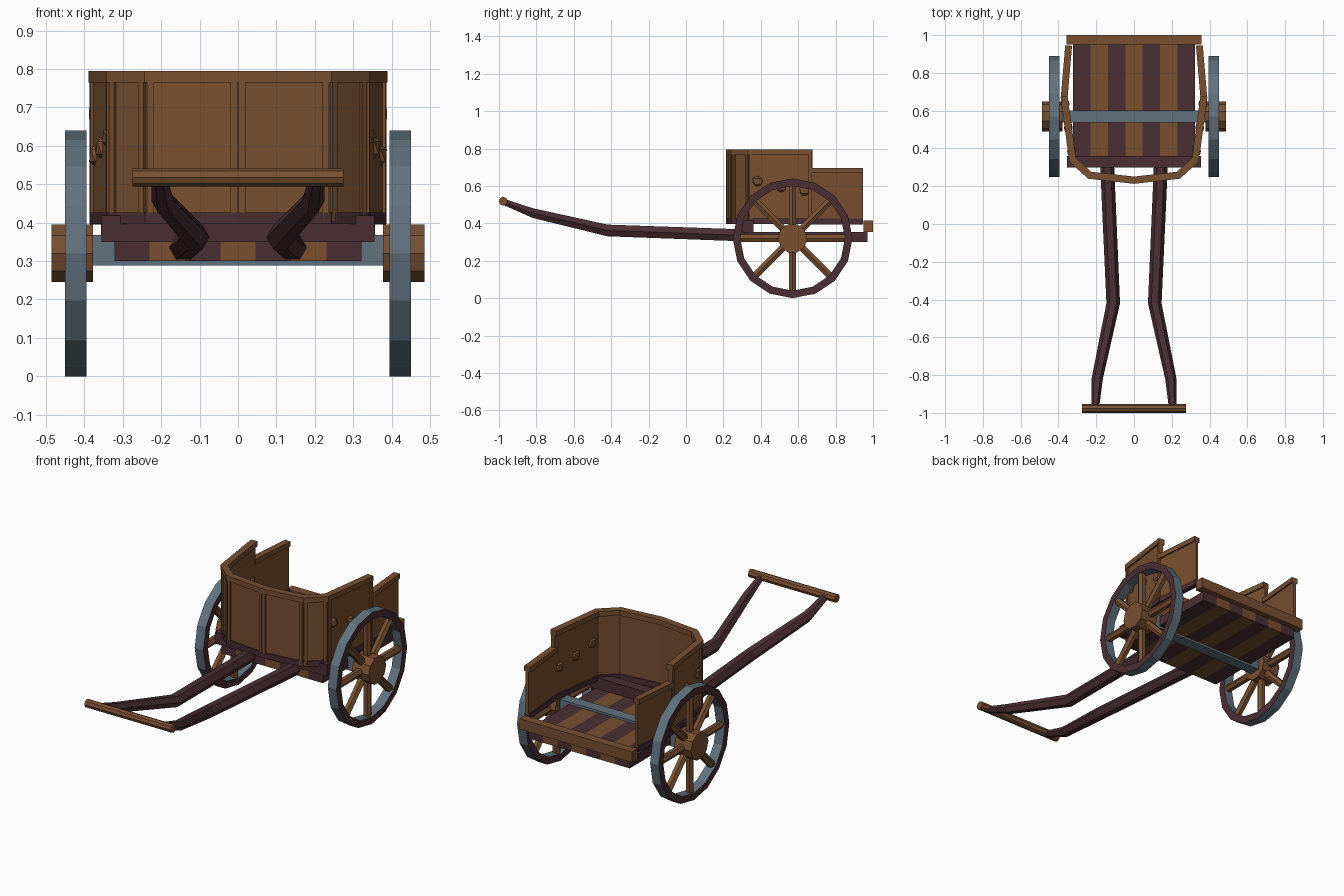
import bpy, bmesh, math
from mathutils import Vector, Matrix

if "Cube" in bpy.data.objects:
    bpy.data.objects.remove(bpy.data.objects["Cube"], do_unlink=True)


def material(name, rgb):
    m = bpy.data.materials.new(name)
    m.use_nodes = True
    m.diffuse_color = (*rgb, 1)
    m.node_tree.nodes["Principled BSDF"].inputs["Base Color"].default_value = (*rgb, 1)
    return m


BROWN = material("warm brown wood", (0.19, 0.08, 0.03))
DARK = material("dark red wood", (0.07, 0.028, 0.033))
IRON = material("blue grey iron", (0.12, 0.17, 0.21))


def finish(name, bm, *mats):
    bmesh.ops.recalc_face_normals(bm, faces=bm.faces)
    mesh = bpy.data.meshes.new(name)
    bm.to_mesh(mesh)
    bm.free()
    for m in mats:
        mesh.materials.append(m)
    ob = bpy.data.objects.new(name, mesh)
    bpy.context.collection.objects.link(ob)
    return ob


def box(name, mat, x0, x1, y0, y1, z0, z1):
    bm = bmesh.new()
    size = Matrix.Diagonal((x1 - x0, y1 - y0, z1 - z0, 1))
    mid = Matrix.Translation(((x0 + x1) / 2, (y0 + y1) / 2, (z0 + z1) / 2))
    bmesh.ops.create_cube(bm, size=1, matrix=mid @ size)
    return finish(name, bm, mat)


def loft(name, mat, rings):
    """Skin a row of equal rings and cap both ends."""
    bm = bmesh.new()
    rows = [[bm.verts.new(p) for p in ring] for ring in rings]
    n = len(rows[0])
    for a, b in zip(rows, rows[1:]):
        for i in range(n):
            j = (i + 1) % n
            bm.faces.new((a[i], a[j], b[j], b[i]))
    bm.faces.new(rows[0])
    bm.faces.new(rows[-1])
    return finish(name, bm, mat)


def ring(centre, u, v, r, n, turn=0.0):
    c = Vector(centre)
    angles = [turn + math.tau * i / n for i in range(n)]
    return [c + r * (math.cos(a) * Vector(u) + math.sin(a) * Vector(v)) for a in angles]


def ribbon(name, mat, path, thick, z0, z1):
    """Upright board that follows a plan path with mitred corners."""
    pts = [Vector(p) for p in path]
    normals = []
    for a, b in zip(pts, pts[1:]):
        d = (b - a).normalized()
        normals.append(Vector((d.y, -d.x)))
    rings = []
    for i, p in enumerate(pts):
        n1, n2 = normals[max(i - 1, 0)], normals[min(i, len(normals) - 1)]
        off = (n1 + n2) / (1 + n1.dot(n2)) * thick / 2
        a, b = p + off, p - off
        rings.append([(a.x, a.y, z0), (a.x, a.y, z1), (b.x, b.y, z1), (b.x, b.y, z0)])
    return loft(name, mat, rings)


X, Y, Z = (1, 0, 0), (0, 1, 0), (0, 0, 1)

# Floor planks in alternating wood, with end beams
for i in range(7):
    x = -0.322 + 0.092 * i
    box(f"floor_plank_{i + 1}", BROWN if i % 2 else DARK, x, x + 0.092, 0.31, 0.97, 0.3, 0.355)
box("front_beam", DARK, -0.355, 0.355, 0.3, 0.36, 0.35, 0.418)
box("back_beam", BROWN, -0.357, 0.357, 0.95, 1.0, 0.355, 0.415)

# Axle
AXLE_Y, AXLE_Z, RIM = 0.57, 0.32, 0.32
box("axle", IRON, -0.39, 0.39, AXLE_Y - 0.032, AXLE_Y + 0.032, 0.288, 0.368)


def wheel(side, label):
    # Rim: iron tread, wooden cheeks
    bm = bmesh.new()
    rows = []
    for x, r in ((0.395, RIM), (0.45, RIM), (0.45, 0.28), (0.395, 0.28)):
        rows.append([bm.verts.new(p) for p in ring((side * x, AXLE_Y, AXLE_Z), Y, Z, r, 16)])
    for k in range(4):
        a, b = rows[k], rows[(k + 1) % 4]
        for i in range(16):
            j = (i + 1) % 16
            f = bm.faces.new((a[i], a[j], b[j], b[i]))
            f.material_index = k % 2
    finish(f"{label}_wheel_rim", bm, IRON, DARK)

    # Hub
    loft(f"{label}_wheel_hub", BROWN,
         [ring((side * x, AXLE_Y, AXLE_Z), Y, Z, 0.079, 10) for x in (0.378, 0.486)])

    # Spokes
    for i in range(8):
        a = math.tau * i / 8
        out = Vector((0, math.cos(a), math.sin(a)))
        across = out.cross(Vector(X))
        hub = Vector((side * 0.423, AXLE_Y, AXLE_Z))
        loft(f"{label}_spoke_{i + 1}", BROWN,
             [ring(hub + out * d, X, across, 0.022, 6) for d in (0.05, 0.29)])


# Shafts and side walls, mirrored
def mirrored(path, side):
    return [(side * x, y) for x, y in path]


half = [(0.0, 0.232), (0.235, 0.258), (0.325, 0.34), (0.37, 0.675)]
rear = [(0.37, 0.665), (0.346, 0.945)]

for side, label in ((1, "left"), (-1, "right")):
    wheel(side, label)

    shaft = [(0.205, -0.975, 0.515, 0.02), (0.195, -0.82, 0.455, 0.03),
             (0.11, -0.42, 0.362, 0.036), (0.143, 0.33, 0.335, 0.037)]
    loft(f"{label}_shaft", DARK,
         [ring((side * x, y, z), X, Z, r, 6) for x, y, z, r in shaft])

    # Lower rear side board with its cap and sill
    path = mirrored(rear, side)
    ribbon(f"{label}_rear_board", BROWN, path, 0.018, 0.42, 0.68)
    ribbon(f"{label}_rear_cap", BROWN, path, 0.036, 0.668, 0.697)
    ribbon(f"{label}_rear_sill", DARK, path, 0.03, 0.395, 0.425)

    # Round studs through the side wall
    for i, (y, z) in enumerate(((0.385, 0.625), (0.51, 0.595), (0.635, 0.575))):
        t = (y - half[2][1]) / (half[3][1] - half[2][1])
        x = half[2][0] + t * (half[3][0] - half[2][0])
        bm = bmesh.new()
        place = Matrix.Translation((side * x, y, z)) @ Matrix.Diagonal((0.026, 0.034, 0.036, 1))
        bmesh.ops.create_icosphere(bm, subdivisions=1, radius=1, matrix=place)
        finish(f"{label}_stud_{i + 1}", bm, BROWN)

# Tall wall wrapping the front
wrap = mirrored(half[:0:-1], -1) + half
ribbon("tall_wall", BROWN, wrap, 0.018, 0.41, 0.775)
ribbon("tall_wall_cap", BROWN, wrap, 0.038, 0.765, 0.795)
ribbon("tall_wall_sill", DARK, wrap, 0.034, 0.397, 0.427)

# Posts on each side of the wall corners, standing proud outside
for i, (a, b) in enumerate(zip(wrap, wrap[1:])):
    a, b = Vector(a), Vector(b)
    d = (b - a).normalized()
    out = Vector((d.y, -d.x)) * 0.006
    for k, (p, q) in enumerate(((a, a + d * 0.018), (b - d * 0.018, b))):
        ribbon(f"wall_post_{2 * i + k + 1}", BROWN, [p + out, q + out], 0.022, 0.405, 0.77)

# Pull bar
loft("pull_bar", BROWN,
     [ring((x, -0.977, 0.518), Y, Z, 0.0235, 8) for x in (-0.275, 0.275)])
